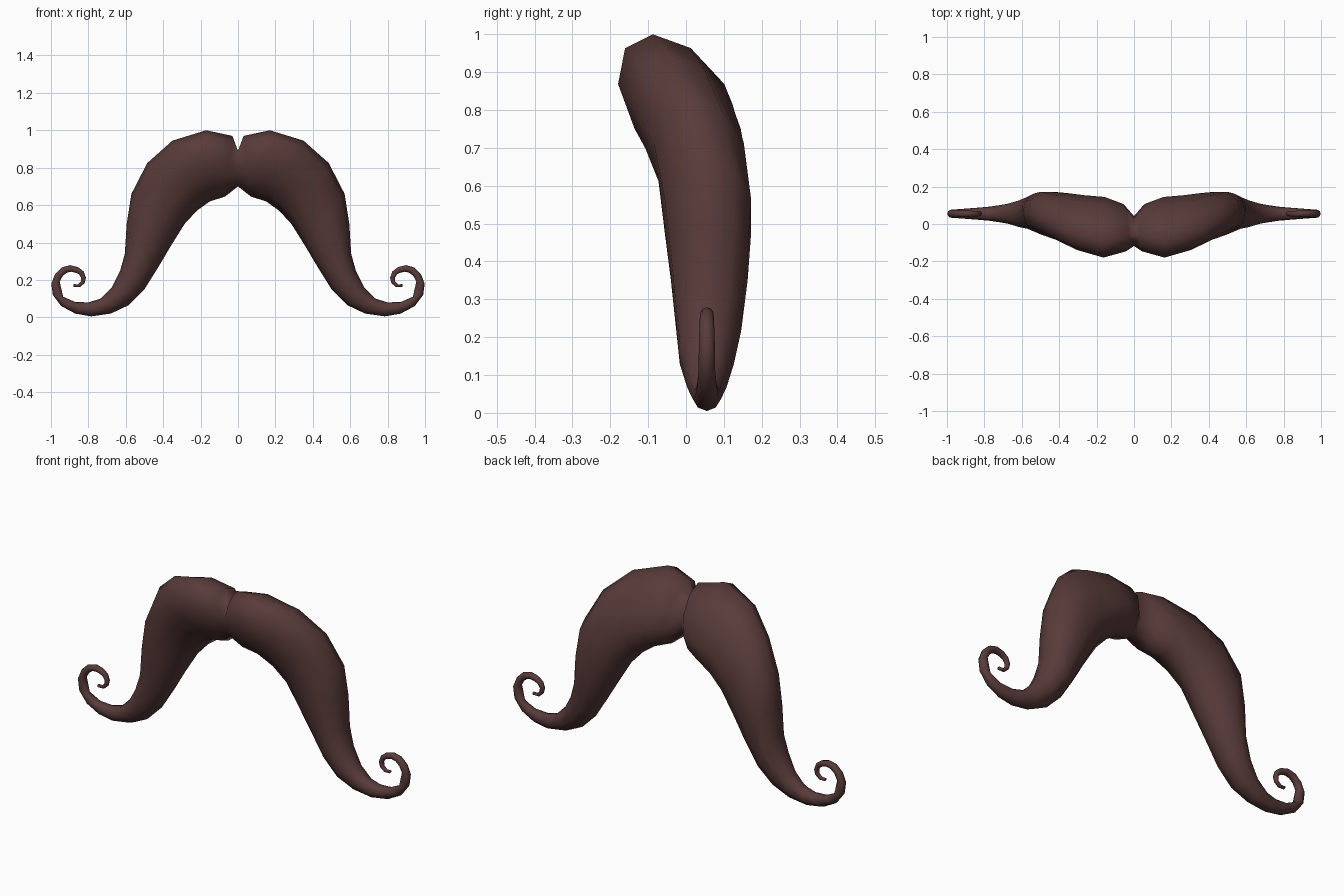
import bpy, bmesh, math
from mathutils import Vector

SIDES = 10
mat = bpy.data.materials.new("dark brown hair")
mat.diffuse_color = (0.098, 0.044, 0.042, 1)

# Body sections: upper x,z | lower x,z | front y, back y | lean of the section
SECTIONS = [
    (0.00, 0.89, 0.00, 0.70, -0.115, 0.04, -0.02),
    (0.03, 0.97, 0.07, 0.645, -0.14, 0.10, -0.04),
    (0.17, 1.00, 0.15, 0.62, -0.165, 0.13, -0.07),
    (0.35, 0.945, 0.22, 0.57, -0.13, 0.145, -0.05),
    (0.485, 0.825, 0.285, 0.50, -0.085, 0.165, -0.02),
    (0.57, 0.66, 0.36, 0.38, -0.062, 0.178, 0),
    (0.595, 0.50, 0.425, 0.27, -0.045, 0.168, 0),
    (0.605, 0.34, 0.50, 0.15, -0.03, 0.15, 0),
    (0.63, 0.25, 0.585, 0.065, -0.02, 0.13, 0),
    (0.675, 0.16, 0.68, 0.02, 0.0, 0.11, 0),
    (0.735, 0.10, 0.785, 0.005, 0.015, 0.095, 0),
    (0.80, 0.08, 0.87, 0.02, 0.022, 0.088, 0),
    (0.87, 0.082, 0.945, 0.06, 0.028, 0.082, 0),
    (0.935, 0.11, 0.99, 0.12, 0.032, 0.078, 0),
]
# Curled tip: outer edge points, wound around a centre
CURL = [(0.998, 0.18), (0.978, 0.232), (0.942, 0.267), (0.898, 0.279), (0.855, 0.268),
        (0.825, 0.245), (0.813, 0.212), (0.82, 0.183), (0.845, 0.162), (0.878, 0.162)]
mid = Vector((0.885, 0.21))
for i, p in enumerate(CURL):
    outer = Vector(p)
    t = 0.046 - 0.0034 * i
    inner = outer + (mid - outer).normalized() * t
    d = 0.022 - 0.0014 * i
    SECTIONS.append((inner.x, inner.y, outer.x, outer.y, 0.055 - d, 0.055 + d, 0))

# Loft the half moustache
bm = bmesh.new()
rings = []
for ux, uz, lx, lz, yf, yb, lean in SECTIONS:
    c = Vector(((ux + lx) / 2, (yf + yb) / 2, (uz + lz) / 2))
    up = Vector(((ux - lx) / 2, lean, (uz - lz) / 2))
    deep = Vector((0, (yb - yf) / 2, 0))
    angles = [2 * math.pi * k / SIDES for k in range(SIDES)]
    rings.append([bm.verts.new(c + up * math.cos(a) + deep * math.sin(a)) for a in angles])
for a, b in zip(rings, rings[1:]):
    for k in range(SIDES):
        n = (k + 1) % SIDES
        bm.faces.new((a[k], a[n], b[n], b[k]))
bm.faces.new(rings[-1])

# Mirror the other half, welding at the middle
geom = bm.verts[:] + bm.faces[:]
dup = bmesh.ops.duplicate(bm, geom=geom)["geom"]
for v in dup:
    if isinstance(v, bmesh.types.BMVert):
        v.co.x = -v.co.x
bmesh.ops.remove_doubles(bm, verts=bm.verts[:], dist=0.0005)
bmesh.ops.recalc_face_normals(bm, faces=bm.faces[:])
for f in bm.faces:
    f.smooth = True

me = bpy.data.meshes.new("moustache")
bm.to_mesh(me)
bm.free()
me.materials.append(mat)
ob = bpy.data.objects.new("moustache", me)
bpy.context.collection.objects.link(ob)
